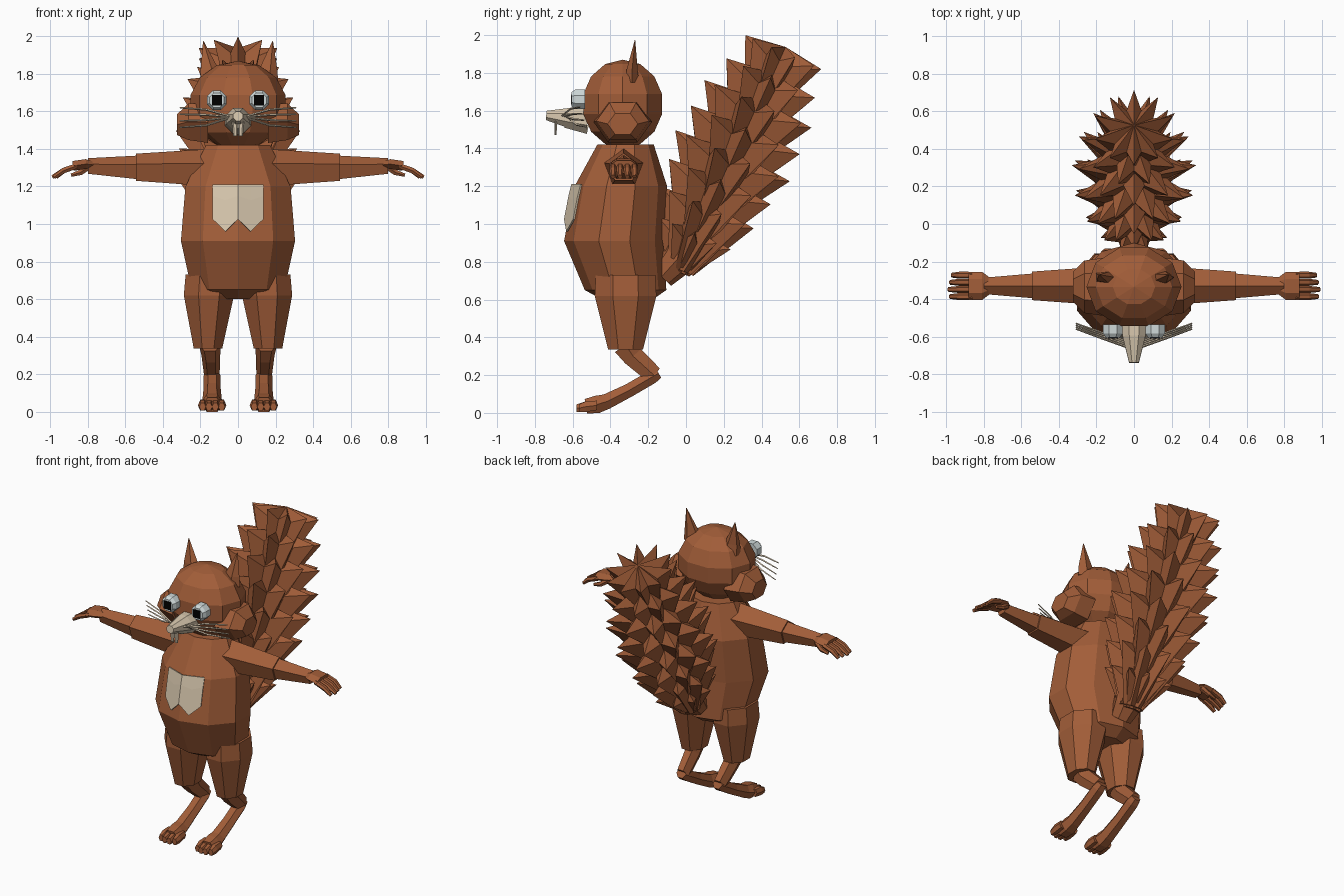
import bpy, bmesh
from math import sin, cos, pi
from mathutils import Vector, Matrix
from mathutils.bvhtree import BVHTree

cube = bpy.data.objects.get("Cube")
if cube:
    bpy.data.objects.remove(cube, do_unlink=True)


def material(name, *rgb):
    mat = bpy.data.materials.new(name)
    mat.use_nodes = True
    mat.diffuse_color = (*rgb, 1)
    shader = mat.node_tree.nodes["Principled BSDF"]
    shader.inputs["Base Color"].default_value = (*rgb, 1)
    return mat


FUR = material("russet_fur", .36, .11, .04)
CREAM = material("cream", .68, .57, .42)
EYE = material("eye_grey", .63, .7, .7)
BLACK = material("pupil_black", 0, 0, 0)

RIGHTWARD, BACKWARD, UPWARD = Matrix.Identity(3)
MIDDLE = -.33  # depth of the shoulders and hips


def finish(name, bm, mat):
    """Turn a bmesh into a flat-shaded, single-colour object."""
    bmesh.ops.recalc_face_normals(bm, faces=bm.faces)
    mesh = bpy.data.meshes.new(name)
    bm.to_mesh(mesh)
    bm.free()
    mesh.materials.append(mat)
    part = bpy.data.objects.new(name, mesh)
    bpy.context.collection.objects.link(part)
    return part


def skin(bm, rings):
    """Bridge consecutive rings with quads."""
    for lower, upper in zip(rings, rings[1:]):
        for i in range(len(lower)):
            bm.faces.new((lower[i - 1], lower[i], upper[i], upper[i - 1]))


def tube(name, path, widths, mat=FUR, flat=1, sides=6, turn=0,
         across=RIGHTWARD, axis=None):
    """Capped tube along a path; each ring is a polygon flattened by a factor."""
    bm = bmesh.new()
    path = [Vector(point) for point in path]
    rings = []
    for k, (point, width) in enumerate(zip(path, widths)):
        ahead = path[min(k + 1, len(path) - 1)]
        behind = path[max(k - 1, 0)]
        along = axis or (ahead - behind).normalized()
        rise = along.cross(across).normalized() * flat
        angles = [turn + 2 * pi * i / sides for i in range(sides)]
        rings.append([bm.verts.new(point + width * (across * cos(a) + rise * sin(a)))
                      for a in angles])
    skin(bm, rings)
    bm.faces.new(rings[0])
    bm.faces.new(rings[-1])
    return finish(name, bm, mat)


def pair(name, path, widths, **options):
    """Build a part on the left and its mirror image on the right."""
    for label, side in (("left", 1), ("right", -1)):
        mirrored = [(side * x, y, z) for x, y, z in path]
        tube(f"{label}_{name}", mirrored, widths, **options)


# Torso
torso = tube("torso",
             [(0, -.31, .6), (0, -.32, .65), (0, -.38, .91), (0, -.345, 1.2), (0, -.32, 1.42)],
             [.16, .26, .32, .295, .18],
             flat=.83, sides=10, turn=pi / 10, axis=UPWARD)

# Head
place = Matrix.Translation((0, -.335, 1.635))
shape = Matrix.Diagonal((.26, .225, .235, 1))
spin = Matrix.Rotation(pi / 10, 4, "Z")
bm = bmesh.new()
bmesh.ops.create_uvsphere(bm, u_segments=10, v_segments=7, radius=1,
                          matrix=place @ shape @ spin)
finish("head", bm, FUR)

# Muzzle, jaw and front teeth
tube("muzzle", [(0, -.52, 1.55), (0, -.6, 1.56), (0, -.74, 1.575)], [.075, .066, .028],
     mat=CREAM, flat=.95, sides=8, turn=pi / 8)
tube("lower_jaw", [(0, -.52, 1.5), (0, -.64, 1.525)], [.045, .03], mat=CREAM, flat=.6)
pair("tooth", [(.016, -.69, 1.55), (.015, -.69, 1.47)], [.016, .012], mat=CREAM, flat=.5)

# Whiskers fanning out and back
for i in range(4):
    root = Vector((.03, -.66 + .01 * i, 1.57))
    rise = UPWARD * (.05 - .035 * i)
    sweep = RIGHTWARD * .14 + BACKWARD * .05
    pair(f"whisker_{i + 1}", [root, root + sweep + rise * .8, root + sweep * 2 + rise],
         [.006, .006, .004], mat=CREAM, sides=4, across=UPWARD)

# Eyes with square pupil plates
eye = Vector((.113, -.585, 1.66))
pair("eye", [eye + BACKWARD * .05, eye, eye - BACKWARD * .02], [.056, .056, .042],
     mat=EYE, sides=8, turn=pi / 8)
pupil = eye - BACKWARD * .018
pair("pupil", [pupil, pupil - BACKWARD * .007], [.038, .038],
     mat=BLACK, sides=4, turn=pi / 4)

# Pointed ears and puffed cheeks
pair("ear", [(.145, -.285, 1.75), (.155, -.285, 1.82), (.185, -.27, 1.975)],
     [.07, .055, .002], flat=.55, sides=5, axis=UPWARD)
pair("cheek", [(.16, -.335, 1.54), (.265, -.335, 1.545), (.325, -.335, 1.53)],
     [.155, .14, .08], flat=.8, across=BACKWARD, axis=RIGHTWARD)

# Arms: the forearm is a thinner tube emerging from the upper arm
ARM = dict(sides=5, turn=pi / 2, across=BACKWARD, axis=RIGHTWARD)
pair("upper_arm", [(.12, MIDDLE, 1.29), (.545, MIDDLE, 1.295)], [.112, .08], **ARM)
pair("forearm", [(.53, MIDDLE, 1.295), (.8, MIDDLE, 1.305)], [.07, .046], **ARM)

# Hands with four curled fingers and a thumb
pair("palm", [(.77, MIDDLE, 1.315), (.81, MIDDLE, 1.32), (.88, MIDDLE, 1.31)],
     [.045, .075, .075], flat=.4, across=BACKWARD)
for i in range(4):
    y = MIDDLE + .038 * (i - 1.5)
    reach = .99 - .01 * abs(i - 1)
    pair(f"finger_{i + 1}", [(.86, y, 1.31), (.93, y, 1.285), (reach, y, 1.25)],
         [.018, .019, .013], flat=.9, across=BACKWARD)
pair("thumb", [(.79, -.29, 1.31), (.84, -.275, 1.275), (.89, -.275, 1.26)],
     [.02, .017, .01], across=BACKWARD)

# Thighs, bent shins and long feet
pair("thigh", [(.15, -.32, .73), (.155, -.32, .62), (.16, -.32, .335)],
     [.14, .145, .082], flat=1.22, sides=8, turn=pi / 8, axis=UPWARD)
pair("shin", [(.15, -.32, .36), (.145, -.28, .3), (.14, -.17, .2)], [.06, .05, .042],
     flat=1.3)
pair("foot", [(.138, -.145, .21), (.138, -.18, .19), (.138, -.3, .12), (.138, -.42, .06),
              (.138, -.47, .045), (.138, -.53, .035)],
     [.036, .046, .046, .052, .06, .05], flat=.9)
for i in range(4):
    x = .138 + .034 * (i - 1.5)
    tip = .012 * abs(i - 1.5) - .585
    pair(f"toe_{i + 1}", [(x, -.47, .04), (x, -.53, .033), (x, tip, .025)],
         [.022, .025, .018], flat=1.3, axis=-BACKWARD)

# Chest patch draped on the torso, bulging in the middle, lobed along its lower edge
tree = BVHTree.FromPolygons([v.co.copy() for v in torso.data.vertices],
                            [tuple(p.vertices) for p in torso.data.polygons])
ROWS = 3
bm = bmesh.new()
columns = []
for k in range(-2, 3):
    top = 1.21
    bottom = .96 if k % 2 else 1.025
    column = []
    for row in range(ROWS + 1):
        height = top + (bottom - top) * row / ROWS
        hit = tree.ray_cast(Vector((.067 * k, -2, height)), BACKWARD)[0]
        column.append(bm.verts.new(hit - BACKWARD * (.018 - .006 * abs(k))))
    columns.append(column)
for a, b in zip(columns, columns[1:]):
    for row in range(ROWS):
        bm.faces.new((a[row], a[row + 1], b[row + 1], b[row]))
patch = finish("chest_patch", bm, CREAM)
thickness = patch.modifiers.new("thickness", "SOLIDIFY")
thickness.thickness = .009
thickness.offset = 0

# Bushy tail: staggered star-rimmed tufts climbing a leaning line
TUFTS, POINTS = 8, 10
tail_start, tail_end = Vector((0, .045, .95)), Vector((0, .515, 1.91))
lean = Matrix.Rotation(-.42, 3, "X")
for n in range(TUFTS):
    t = n / (TUFTS - 1)
    middle = tail_start.lerp(tail_end, t)
    size = .22 + .115 * sin(pi * t)
    stagger = (n + 1) % 2 / 2
    up = lean @ UPWARD
    root = middle - up * (.36 if n else .22)
    bm = bmesh.new()
    base, rim = [], []
    for i in range(2 * POINTS):
        angle = pi * (i + 2 * stagger) / POINTS
        out = lean @ Vector((sin(angle), cos(angle), 0)) * size
        valley = i % 2
        base.append(bm.verts.new(root + out * .3))
        spread = .58 if valley else 1
        rim.append(bm.verts.new(middle + out * spread - up * .05 * valley))
    skin(bm, [base, rim])
    bm.faces.new(base)
    crown = bm.verts.new(middle + up * .03)
    for i in range(2 * POINTS):
        bm.faces.new((rim[i - 1], rim[i], crown))
    finish(f"tail_tuft_{n + 1}", bm, FUR)

# Tail root joining the torso
tube("tail_root", [(0, -.13, .72), (0, -.04, .82), (0, .06, 1)], [.07, .1, .13], sides=8)
